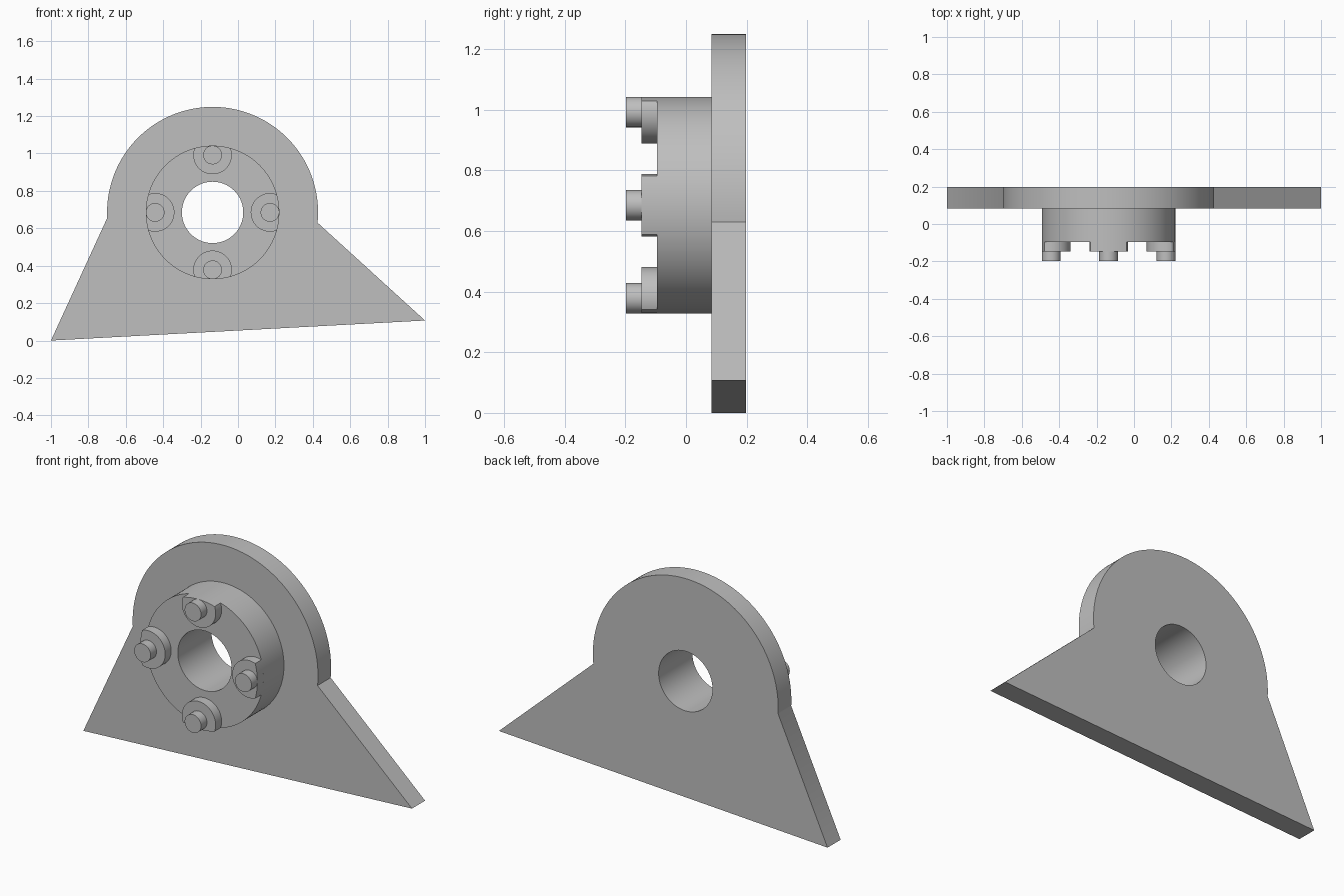
import bpy, bmesh
from math import sin, cos, radians, degrees, acos, tau
from mathutils import Vector

cube = bpy.data.objects.get("Cube")
if cube:
    bpy.data.objects.remove(cube, do_unlink=True)

# Main dimensions
HUB = Vector((-0.136, 0.685))      # bore axis in x, z
PLATE_R, BOSS_R, BORE_R = 0.564, 0.357, 0.164
WASHER_R, PIN_R = 0.103, 0.05
PIN_DIST = BOSS_R - PIN_R
BACK, PLATE_FRONT, BOSS_FRONT, WASHER_FRONT, PIN_FRONT = 0.198, 0.084, -0.095, -0.147, -0.198

grey = bpy.data.materials.new("plain grey")
grey.use_nodes = True
colour = (0.52, 0.52, 0.52, 1)
grey.diffuse_color = colour
grey.node_tree.nodes["Principled BSDF"].inputs["Base Color"].default_value = colour


def arc(centre, radius, start, end, steps):
    """Points along an arc, both ends included, angles in degrees."""
    angles = [radians(start + (end - start) * i / steps) for i in range(steps + 1)]
    return [centre + Vector((cos(a), sin(a))) * radius for a in angles]


def circle(centre, radius, steps=96):
    return arc(centre, radius, 0, 360, steps)[:-1]


def prism(name, loops, front, back):
    """Extrude a profile in x, z (outline plus optional holes) along y."""
    bm = bmesh.new()
    edges = []
    for loop in loops:
        verts = [bm.verts.new((p.x, front, p.y)) for p in loop]
        edges += [bm.edges.new((v, verts[i - 1])) for i, v in enumerate(verts)]
    bmesh.ops.triangle_fill(bm, edges=edges, use_beauty=True)
    result = bmesh.ops.extrude_face_region(bm, geom=bm.faces[:], use_keep_orig=True)
    moved = [g for g in result["geom"] if isinstance(g, bmesh.types.BMVert)]
    bmesh.ops.translate(bm, verts=moved, vec=(0, back - front, 0))
    bmesh.ops.recalc_face_normals(bm, faces=bm.faces[:])
    mesh = bpy.data.meshes.new(name)
    bm.to_mesh(mesh)
    bm.free()
    mesh.materials.append(grey)
    obj = bpy.data.objects.new(name, mesh)
    bpy.context.collection.objects.link(obj)
    bpy.ops.object.select_all(action='DESELECT')
    obj.select_set(True)
    bpy.context.view_layer.objects.active = obj
    bpy.ops.object.shade_smooth_by_angle(angle=radians(30))
    return obj


# Mounting plate: round head on a skewed triangular foot
feet = [Vector((-1, 0)), Vector((1, 0.107))]
head = arc(HUB, PLATE_R, -5.6, 183, 96)
prism("mounting_plate", [feet + head, circle(HUB, BORE_R)], PLATE_FRONT, BACK)

# Raised boss around the bore
prism("boss", [circle(HUB, BOSS_R), circle(HUB, BORE_R)], BOSS_FRONT, PLATE_FRONT)

# Four washers trimmed flush with the boss, each carrying a pin
reach = (BOSS_R**2 - WASHER_R**2 + PIN_DIST**2) / (2 * PIN_DIST)
trim_washer = degrees(acos((reach - PIN_DIST) / WASHER_R))
trim_boss = degrees(acos(reach / BOSS_R))
for side, turn in (("left", 0), ("top", 90), ("right", 180), ("bottom", 270)):
    a = radians(turn)
    centre = HUB + Vector((cos(a), sin(a))) * PIN_DIST
    inner = arc(centre, WASHER_R, turn + trim_washer, turn + 360 - trim_washer, 48)
    outer = arc(HUB, BOSS_R, turn - trim_boss, turn + trim_boss, 12)
    prism(side + "_washer", [inner + outer[1:-1]], WASHER_FRONT, BOSS_FRONT)
    prism(side + "_pin", [circle(centre, PIN_R, 48)], PIN_FRONT, WASHER_FRONT)
